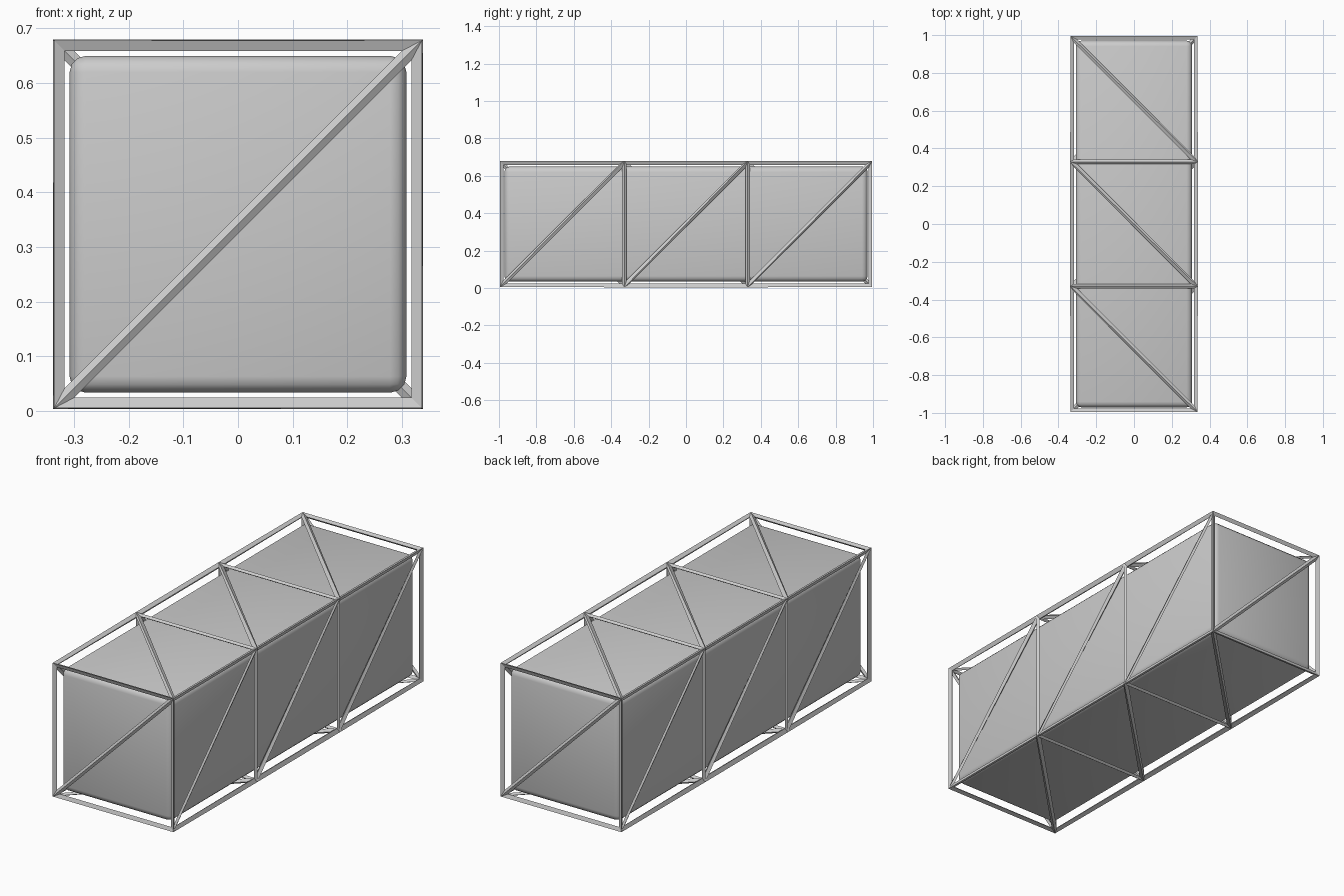
import bpy, bmesh

if "Cube" in bpy.data.objects:
    bpy.data.objects.remove(bpy.data.objects["Cube"])

CELL = 0.6585      # edge length of one truss cell
D = 0.0122         # half thickness of the struts
H = CELL / 2
CORNERS = [(-H, D), (H, D), (H, D + CELL), (-H, D + CELL)]


def new_object(name, bm):
    bmesh.ops.recalc_face_normals(bm, faces=bm.faces)
    mesh = bpy.data.meshes.new(name)
    bm.to_mesh(mesh)
    bm.free()
    obj = bpy.data.objects.new(name, mesh)
    bpy.context.collection.objects.link(obj)
    return obj


# Truss frame: triangulated three-cell cage turned into struts
bm = bmesh.new()
rings = [[bm.verts.new((x, (j - 1.5) * CELL, z)) for x, z in CORNERS] for j in range(4)]
for lo, hi in zip(rings, rings[1:]):
    for k in range(4):
        n = (k + 1) % 4
        bm.faces.new((lo[k], lo[n], hi[n]))
        bm.faces.new((lo[k], hi[n], hi[k]))
f, b = rings[0], rings[-1]
for tri in ((f[0], f[1], f[2]), (f[0], f[2], f[3]), (b[1], b[2], b[3]), (b[1], b[3], b[0])):
    bm.faces.new(tri)
frame = new_object("truss_frame", bm)
wire = frame.modifiers.new("struts", 'WIREFRAME')
wire.thickness = 2 * D
wire.offset = 0
wire.use_even_offset = True

# Inner core: softly rounded box floating just inside the struts
bm = bmesh.new()
bmesh.ops.create_cube(bm, size=1)
for v in bm.verts:
    v.co.x *= 0.616
    v.co.y *= 1.942
    v.co.z = v.co.z * 0.616 + H + D
core = new_object("inner_core", bm)
bev = core.modifiers.new("round", 'BEVEL')
bev.width = 0.03
bev.segments = 3
for p in core.data.polygons:
    p.use_smooth = True
